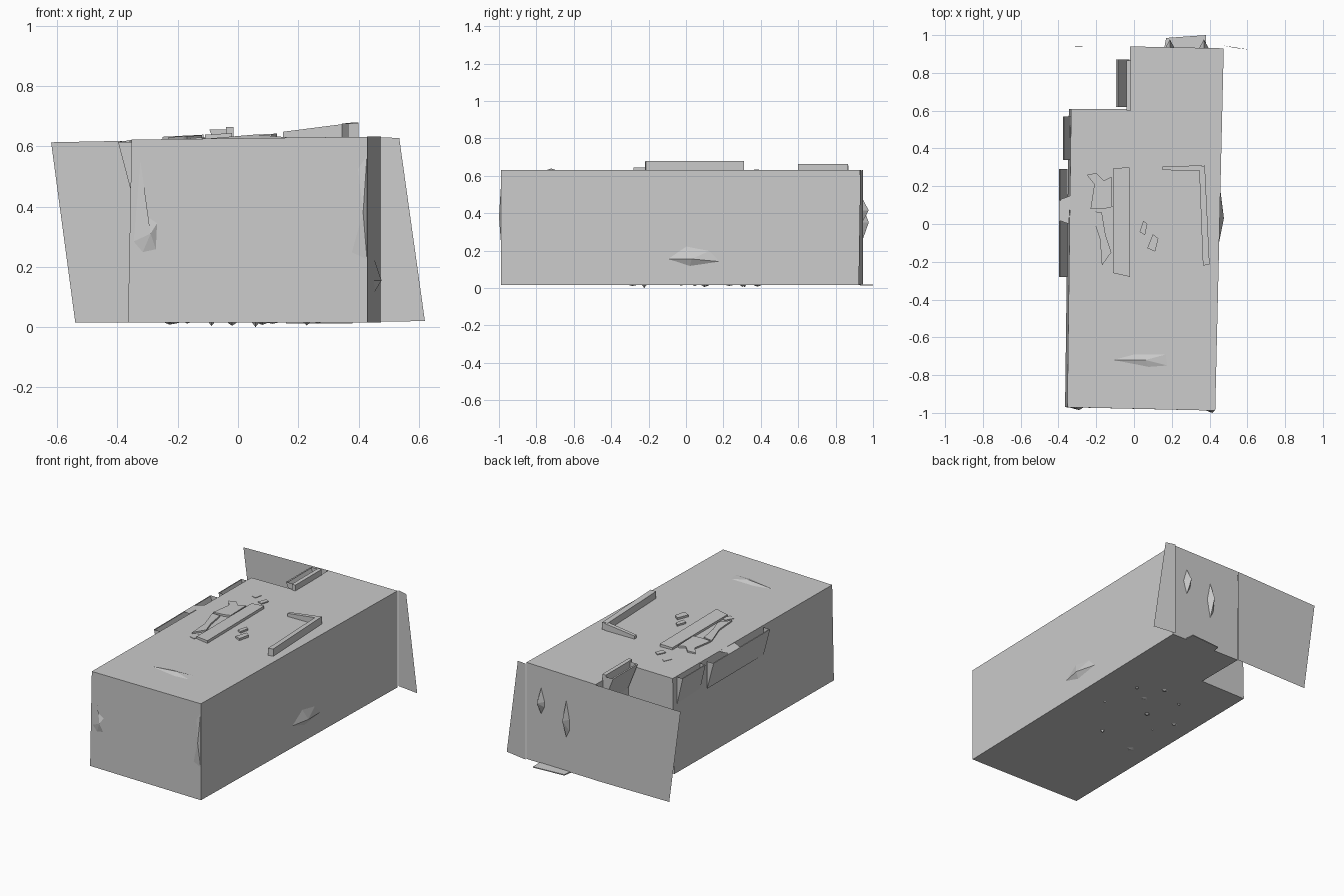
import bpy, random
from mathutils import Vector

random.seed(4)


def mesh(name, verts, faces):
    me = bpy.data.meshes.new(name)
    me.from_pydata(verts, [], faces)
    me.update()
    ob = bpy.data.objects.new(name, me)
    bpy.context.collection.objects.link(ob)
    return ob


def prism(name, base, top):
    """Closed solid between two matching counter-clockwise rings."""
    n = len(base)
    faces = [tuple(reversed(range(n))), tuple(range(n, 2 * n))]
    faces += [(i, (i + 1) % n, n + (i + 1) % n, n + i) for i in range(n)]
    return mesh(name, list(base) + list(top), faces)


def box(name, x0, x1, y0, y1, z0, z1):
    ring = [(x0, y0), (x1, y0), (x1, y1), (x0, y1)]
    return prism(name, [(x, y, z0) for x, y in ring], [(x, y, z1) for x, y in ring])


def roof_z(x):
    return 0.622 + 0.012 * (x + 0.36)


def roof_plate(name, outline, lift):
    """Thin plate on the roof, rising towards the roof's centre line."""
    base = [(x, y, roof_z(x) - 0.004) for x, y in outline]
    top = [(x, y, roof_z(x) + lift + 0.04 * (x + 0.25)) for x, y in outline]
    return prism(name, base, top)


def trough(name, x_wall, x_out, y0, y1, z_low, z_top):
    """Open-topped leaning sheet with closed ends and a small rim."""
    v, rim = [], 0.15 * (x_wall - x_out)
    for y in (y0, y1):
        v += [(x_wall, y, z_low), (x_out, y, z_top), (x_out + rim, y, z_top), (x_wall, y, z_top)]
    return mesh(name, v, [(0, 4, 5, 1), (1, 5, 6, 2), (0, 1, 2, 3), (4, 7, 6, 5)])


# L-shaped building body, slightly out of square
ground = [(-0.365, -0.97), (0.43, -0.988), (0.475, 0.93), (-0.02, 0.94), (-0.02, 0.61), (-0.345, 0.61)]
prism("building_body", [(x, y, 0.016) for x, y in ground],
      [(x + (0.012 if x < -0.3 else 0), y, roof_z(x)) for x, y in ground])

# Thin free-standing wall sheets at the back
mesh("back_left_sheet", [(-0.54, 0.94, 0.016), (-0.02, 0.942, 0.016), (-0.02, 0.942, 0.625), (-0.62, 0.94, 0.613)],
     [(3, 2, 1, 0)])
mesh("back_right_sheet", [(0.47, 0.945, 0.018), (0.62, 0.922, 0.02), (0.535, 0.932, 0.627), (0.47, 0.945, 0.63)],
     [(3, 2, 1, 0)])

# Raised L-shaped parapet on the roof
prism("parapet_long", [(0.365, -0.22, 0.625), (0.40, -0.215, 0.625), (0.375, 0.31, 0.625), (0.345, 0.295, 0.625)],
      [(0.365, -0.22, 0.675), (0.40, -0.215, 0.678), (0.375, 0.31, 0.678), (0.345, 0.295, 0.675)])
prism("parapet_short", [(0.15, 0.285, 0.626), (0.36, 0.283, 0.626), (0.36, 0.31, 0.626), (0.15, 0.305, 0.626)],
      [(0.15, 0.285, 0.648), (0.36, 0.283, 0.675), (0.36, 0.31, 0.675), (0.15, 0.305, 0.648)])

# Leaning ledges on the left wall and in the back notch
trough("left_ledge_long", -0.352, -0.398, -0.28, 0.29, 0.44, 0.614)
trough("left_ledge_short", -0.335, -0.376, 0.34, 0.57, 0.44, 0.618)
trough("notch_ledge", -0.024, -0.095, 0.62, 0.87, 0.48, 0.655)
box("notch_rim", -0.04, -0.015, 0.60, 0.865, 0.61, 0.663)
mesh("left_ledge_cover", [(-0.398, 0.02, 0.614), (-0.345, 0.0, 0.622), (-0.335, 0.15, 0.622), (-0.39, 0.13, 0.614)],
     [(0, 1, 2, 3)])

# Ragged flat plates on the roof
roof_plate("roof_panel", [(-0.11, -0.26), (-0.02, -0.28), (-0.025, 0.3), (-0.11, 0.295)], 0.008)
roof_plate("roof_scrap_back", [(-0.16, 0.08), (-0.115, 0.09), (-0.12, 0.25), (-0.16, 0.23),
                               (-0.2, 0.27), (-0.25, 0.26), (-0.21, 0.21), (-0.23, 0.08)], 0.008)
roof_plate("roof_scrap_front", [(-0.17, -0.22), (-0.12, -0.15), (-0.15, -0.06), (-0.17, 0.06),
                                (-0.23, 0.07), (-0.18, -0.08)], 0.006)
for i, (x, y) in enumerate([(-0.16, 0.42), (-0.08, 0.37), (0.05, -0.02), (0.1, -0.1), (-0.13, -0.24)]):
    a, b = random.uniform(0.02, 0.03), random.uniform(0.03, 0.05)
    roof_plate("roof_chip_%d" % i, [(x - a, y - b * 0.6), (x + a * 0.4, y - b), (x + a, y + b * 0.5), (x, y + b)], -0.001)


def flake(name, outline, inward):
    """Shallow fan-shaped bump: first point is the peak, the rest lie on the wall."""
    n = len(outline) - 1
    faces = [(0, 1 + i, 1 + (i + 1) % n) for i in range(n)]
    push = Vector(inward)
    pts = [Vector(outline[0])] + [Vector(p) + push for p in outline[1:]]
    return mesh(name, pts, faces)


# Shallow folds on the walls
flake("right_wall_fold", [(0.476, 0.03, 0.155), (0.448, -0.11, 0.155), (0.452, 0.02, 0.115), (0.456, 0.19, 0.14),
                          (0.455, 0.13, 0.2), (0.452, 0.0, 0.225)], (0, 0, 0))
flake("front_wall_fold", [(-0.29, -0.985, 0.31), (-0.355, -0.97, 0.28), (-0.32, -0.971, 0.24), (-0.27, -0.972, 0.25),
                          (-0.265, -0.972, 0.35), (-0.31, -0.971, 0.38), (-0.33, -0.97, 0.6)], (0, 0.002, 0))
flake("front_corner_fold", [(0.415, -1.0, 0.38), (0.37, -0.986, 0.22), (0.43, -0.988, 0.2), (0.43, -0.988, 0.6),
                            (0.395, -0.987, 0.55)], (0, 0.002, 0))
flake("roof_front_fold", [(0.06, -0.72, 0.639), (-0.12, -0.72, 0.624), (0.08, -0.76, 0.626), (0.18, -0.75, 0.628),
                          (0.17, -0.69, 0.628), (0.0, -0.69, 0.626)], (0, 0, 0))

# Bumps and low ledge on the back wall
for name, x, z0, z1 in (("back_bump_right", 0.37, 0.33, 0.5), ("back_bump_left", 0.19, 0.22, 0.48)):
    zm = (z0 + z1) / 2
    flake(name, [(x, 0.977, zm), (x - 0.025, 0.935, z0 + 0.05), (x, 0.935, z0),
                 (x + 0.025, 0.935, zm), (x, 0.935, z1), (x - 0.025, 0.935, zm)][::1], (0, -0.004, 0))
prism("back_base_ledge", [(0.16, 0.93, 0.012), (0.38, 0.93, 0.012), (0.38, 1.0, 0.012), (0.17, 0.985, 0.012)],
      [(0.16, 0.93, 0.02), (0.38, 0.93, 0.02), (0.38, 1.0, 0.018), (0.17, 0.985, 0.018)])

# Small ragged bumps under the floor
for i in range(10):
    x, y = random.uniform(-0.28, 0.35), random.uniform(-0.5, 0.5)
    r, d = random.uniform(0.01, 0.03), (0.0 if i == 0 else random.uniform(0.003, 0.012))
    flake("floor_bump_%d" % i, [(x, y, d), (x - r, y, 0.017), (x, y + r, 0.017), (x + r, y, 0.017), (x, y - r, 0.017)],
          (0, 0, 0))
